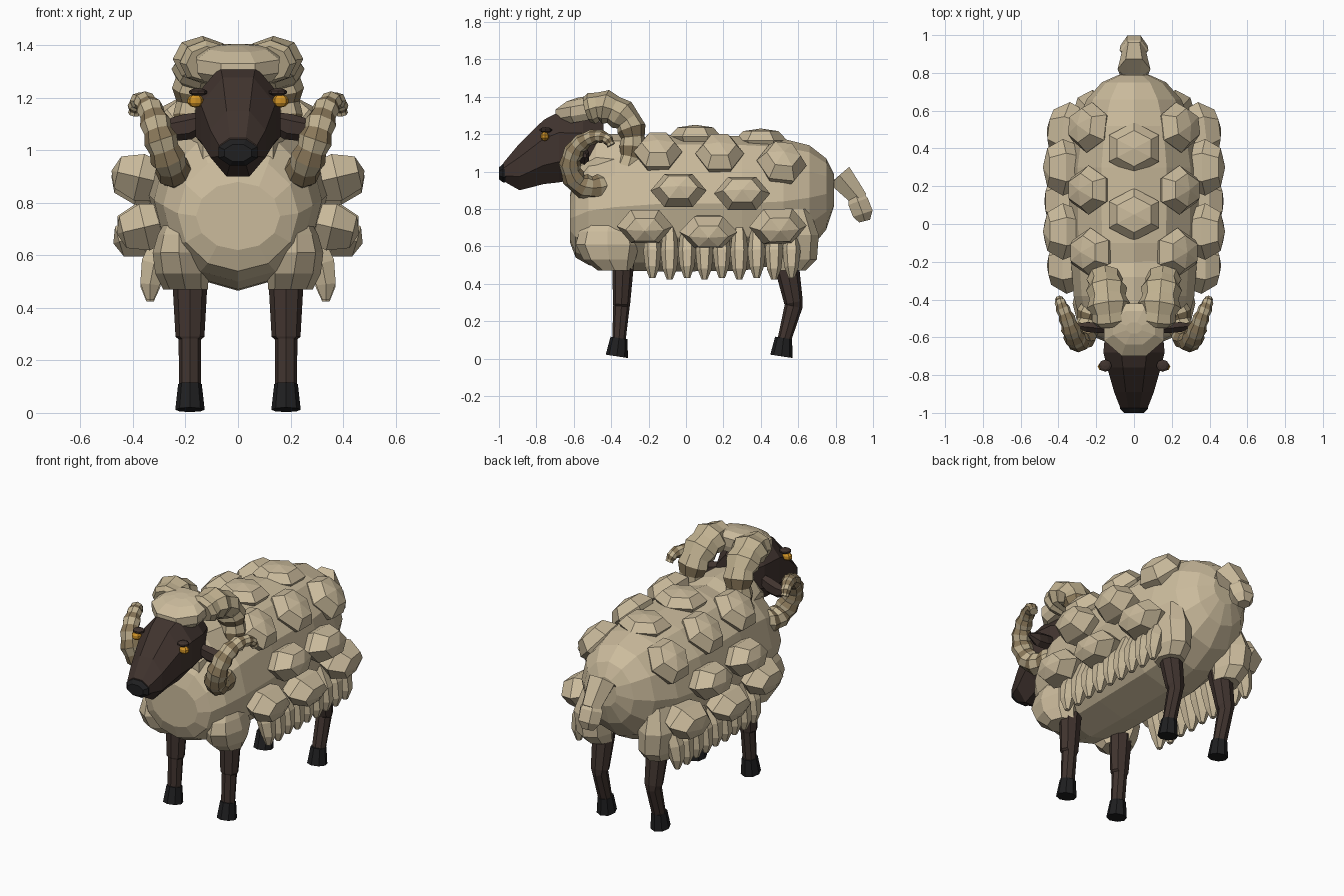
import bpy, bmesh, math
from mathutils import Vector


def material(name, rgb):
    m = bpy.data.materials.new(name)
    m.diffuse_color = (*rgb, 1)
    return m


WOOL = material("cream wool", (0.60, 0.50, 0.335))
HORN = material("horn tan", (0.53, 0.44, 0.28))
BAND = material("horn brown", (0.25, 0.185, 0.10))
SKIN = material("dark brown skin", (0.052, 0.034, 0.028))
BLACK = material("hoof black", (0.014, 0.014, 0.015))
AMBER = material("amber eye", (0.65, 0.30, 0.02))


def finish(name, bm, *mats):
    bmesh.ops.recalc_face_normals(bm, faces=bm.faces)
    mesh = bpy.data.meshes.new(name)
    bm.to_mesh(mesh)
    bm.free()
    for m in mats:
        mesh.materials.append(m)
    ob = bpy.data.objects.new(name, mesh)
    bpy.context.collection.objects.link(ob)
    return ob


def tube(name, pts, n, mats, axis=None, ref=(1, 0, 0), band=None, flat=False):
    """Loft through (x, y, z, half_width, half_depth) stations; flat puts sides, not corners, on the axes."""
    bm = bmesh.new()
    rings = []
    grow = 1 / math.cos(math.pi / n) if flat else 1
    for i, p in enumerate(pts):
        a, b = pts[max(i - 1, 0)], pts[min(i + 1, len(pts) - 1)]
        t = Vector(axis).normalized() if axis else (Vector(b[:3]) - Vector(a[:3])).normalized()
        side = Vector(ref)
        side = (side - t * side.dot(t)).normalized()
        up = side.cross(t)
        ring = []
        for k in range(n):
            w = 2 * math.pi * (k + 0.5 * flat) / n
            ring.append(bm.verts.new(Vector(p[:3]) + side * (p[3] * grow * math.sin(w))
                                     + up * (p[4] * grow * math.cos(w))))
        rings.append(ring)
    for i in range(len(rings) - 1):
        for k in range(n):
            j = (k + 1) % n
            f = bm.faces.new((rings[i][k], rings[i][j], rings[i + 1][j], rings[i + 1][k]))
            f.material_index = band(i, k) if band else 0
    bm.faces.new(rings[0])
    bm.faces.new(rings[-1])
    return finish(name, bm, *mats)


def tuft(name, base, normal, ra, rb, h):
    """Six-sided wool clump, ra along the body, rb across it."""
    n = Vector(normal).normalized()
    u = Vector((0, 1, 0))
    u = (u - n * u.dot(n)).normalized()
    v = n.cross(u)
    bm = bmesh.new()
    rings = []
    for s, d in ((0.75, -0.7), (1, 0.1), (0.68, 0.8)):
        rings.append([bm.verts.new(Vector(base) + n * (h * d) + u * (ra * s * math.cos(k * math.pi / 3))
                                   + v * (rb * 1.1 * s * math.sin(k * math.pi / 3))) for k in range(6)])
    tip = bm.verts.new(Vector(base) + n * h)
    for k in range(6):
        j = (k + 1) % 6
        for a, b in zip(rings, rings[1:]):
            bm.faces.new((a[k], a[j], b[j], b[k]))
        bm.faces.new((rings[2][k], rings[2][j], tip))
    bm.faces.new(rings[0])
    return finish(name, bm, WOOL)


def blob(name, loc, size, mat, seg=8, rings=5):
    bm = bmesh.new()
    bmesh.ops.create_uvsphere(bm, u_segments=seg, v_segments=rings, radius=1)
    for v in bm.verts:
        v.co = Vector(loc) + Vector((v.co.x * size[0], v.co.y * size[1], v.co.z * size[2]))
    return finish(name, bm, mat)


def smooth_path(pts, steps):
    """Catmull-Rom resampling of stations."""
    q = [Vector(p) for p in pts]
    out = []
    for i in range(len(q) - 1):
        a, b, c, d = q[max(i - 1, 0)], q[i], q[i + 1], q[min(i + 2, len(q) - 1)]
        for s in range(steps):
            t = s / steps
            out.append(0.5 * (2 * b + (c - a) * t + (2 * a - 5 * b + 4 * c - d) * t * t
                              + (3 * b - a - 3 * c + d) * t ** 3))
    return out + [q[-1]]


Y = (0, 1, 0)

# Woolly body and neck
tube("body", [(0, -0.62, 0.75, 0.16, 0.13), (0, -0.59, 0.76, 0.23, 0.22), (0, -0.52, 0.79, 0.285, 0.29),
              (0, -0.38, 0.81, 0.32, 0.34), (0, -0.10, 0.83, 0.34, 0.365), (0, 0.30, 0.83, 0.345, 0.36),
              (0, 0.52, 0.84, 0.31, 0.335), (0, 0.66, 0.86, 0.25, 0.28), (0, 0.75, 0.88, 0.17, 0.19),
              (0, 0.79, 0.90, 0.08, 0.09)], 12, [WOOL], axis=Y)
tube("neck", [(0, -0.57, 0.99, 0.14, 0.12), (0, -0.48, 1.02, 0.18, 0.18), (0, -0.28, 0.99, 0.23, 0.21),
              (0, -0.10, 0.95, 0.25, 0.20)], 10, [WOOL], axis=Y)

# Head, muzzle and forehead wool
tube("head", [(0, -0.975, 0.998, 0.072, 0.05), (0, -0.89, 1.025, 0.105, 0.125), (0, -0.76, 1.105, 0.142, 0.172),
              (0, -0.68, 1.13, 0.162, 0.188), (0, -0.55, 1.135, 0.15, 0.17), (0, -0.44, 1.14, 0.10, 0.12)],
     8, [SKIN], axis=Y, flat=True)
tube("nose", [(0, -1.0, 0.99, 0.052, 0.032), (0, -0.978, 0.992, 0.074, 0.05),
              (0, -0.93, 0.995, 0.076, 0.05)], 8, [BLACK], axis=Y, flat=True)
tube("forehead_wool", [(0, -0.55, 1.27, 0.13, 0.12), (0, -0.56, 1.305, 0.155, 0.14), (0, -0.56, 1.355, 0.158, 0.14),
                       (0, -0.55, 1.39, 0.11, 0.09), (0, -0.55, 1.40, 0.04, 0.03)],
     8, [WOOL], axis=(0, -0.17, 0.98), flat=True)

# Tail
tube("tail_stem", [(0, 0.74, 0.90, 0.05, 0.05), (0, 0.82, 0.98, 0.075, 0.07), (0, 0.93, 0.85, 0.052, 0.045)],
     6, [WOOL], axis=(0, 0.65, -0.76), flat=True)
tube("tail_tip", [(0, 0.905, 0.885, 0.045, 0.035), (0, 0.92, 0.84, 0.066, 0.055), (0, 0.945, 0.775, 0.062, 0.055),
                  (0, 0.955, 0.735, 0.035, 0.03)], 6, [WOOL], flat=True)

# Wool clumps along the spine
for y, z in ((0.05, 1.18), (0.40, 1.16)):
    tuft("spine_tuft", (0, y, z), (0, 0, 1), 0.14, 0.14, 0.07)

# Wool clumps on the flanks: x, y, z, length, height, thickness
FLANK = [(0.225, -0.15, 1.10, 0.13, 0.13, 0.09), (0.235, 0.18, 1.09, 0.13, 0.13, 0.09),
         (0.23, 0.51, 1.04, 0.135, 0.13, 0.10),
         (0.365, -0.04, 0.895, 0.15, 0.095, 0.12), (0.365, 0.30, 0.88, 0.15, 0.095, 0.12),
         (0.345, -0.22, 0.71, 0.15, 0.095, 0.12), (0.36, 0.12, 0.68, 0.155, 0.09, 0.12),
         (0.345, 0.49, 0.71, 0.155, 0.10, 0.12)]

# Horn stations: base on the crown, back and down, then forward, up and out
CURL = [(0.12, -0.53, 1.33, 0.085, 0.075), (0.135, -0.43, 1.345, 0.105, 0.085), (0.15, -0.31, 1.27, 0.095, 0.075),
        (0.165, -0.285, 1.13, 0.075, 0.065), (0.185, -0.34, 0.97, 0.06, 0.06), (0.23, -0.47, 0.913, 0.066, 0.066),
        (0.255, -0.58, 0.94, 0.064, 0.06), (0.295, -0.62, 1.04, 0.06, 0.055), (0.325, -0.58, 1.135, 0.052, 0.048),
        (0.355, -0.50, 1.185, 0.041, 0.038), (0.385, -0.43, 1.18, 0.032, 0.03), (0.395, -0.40, 1.14, 0.022, 0.022)]

for s, tag in ((1, "right"), (-1, "left")):
    for x, y, z, ra, rb, h in FLANK:
        tuft(tag + "_flank_tuft", (s * x, y, z), (s * x, 0.3 * max(y - 0.35, 0), (z - 0.80) * 0.9), ra, rb, h)

    # Hanging fringe under the flanks
    for k in range(9):
        y, d = -0.18 + k * 0.093, 0.012 * (k % 2)
        tube(tag + "_fringe_lock", [(s * 0.28, y, 0.69, 0.04, 0.035), (s * 0.32, y, 0.57, 0.055, 0.048),
                                    (s * 0.335, y, 0.49 - d, 0.043, 0.038), (s * 0.335, y, 0.43 - d / 2, 0.016, 0.016)],
             6, [WOOL])

    # Shoulder and thigh wool over the upper legs
    tube(tag + "_shoulder", [(s * 0.20, -0.38, 0.47, 0.085, 0.09), (s * 0.213, -0.41, 0.53, 0.102, 0.14),
                             (s * 0.225, -0.42, 0.61, 0.10, 0.17), (s * 0.225, -0.42, 0.68, 0.08, 0.15),
                             (s * 0.22, -0.40, 0.77, 0.035, 0.10)],
         8, [WOOL], axis=(0, 0, 1), flat=False)
    tube(tag + "_thigh", [(s * 0.20, 0.55, 0.47, 0.08, 0.09), (s * 0.21, 0.57, 0.53, 0.10, 0.13),
                          (s * 0.22, 0.57, 0.66, 0.11, 0.14), (s * 0.21, 0.55, 0.80, 0.07, 0.11)],
         8, [WOOL], axis=(0, 0, 1))

    # Legs and hooves
    lx = s * 0.183
    tube(tag + "_front_leg", [(lx, -0.335, 0.52, 0.068, 0.058), (lx, -0.345, 0.29, 0.055, 0.046),
                              (lx, -0.345, 0.28, 0.043, 0.044), (lx, -0.36, 0.08, 0.042, 0.035)], 8, [SKIN])
    tube(tag + "_hind_leg", [(lx, 0.53, 0.54, 0.068, 0.07), (lx, 0.575, 0.30, 0.055, 0.05),
                             (lx, 0.575, 0.28, 0.043, 0.048), (lx, 0.52, 0.08, 0.042, 0.035)], 8, [SKIN])
    for name, y in (("front_hoof", -0.37), ("hind_hoof", 0.51)):
        tube(tag + "_" + name, [(lx, y, 0.012, 0.056, 0.06), (lx, y + 0.012, 0.11, 0.045, 0.046)],
             8, [BLACK], axis=(0, 0.15, 0.99))

    # Drooping ear, eye and brow
    tube(tag + "_ear", [(s * 0.11, -0.56, 1.12, 0.02, 0.03), (s * 0.19, -0.55, 1.09, 0.03, 0.05),
                        (s * 0.25, -0.545, 1.08, 0.03, 0.045), (s * 0.31, -0.54, 1.085, 0.01, 0.012)],
         6, [SKIN], ref=Y)
    blob(tag + "_eye", (s * 0.162, -0.755, 1.188), (0.032, 0.024, 0.025), AMBER)
    blob(tag + "_brow", (s * 0.152, -0.75, 1.222), (0.036, 0.034, 0.015), SKIN)

    # Ridged curling horn with brown bands
    path = [(s * p[0], p[1], p[2], *(r * (1.09 if i % 2 else 0.92) for r in p[3:]))
            for i, p in enumerate(smooth_path(CURL, 3))]
    tube(tag + "_horn", path, 8, [HORN, BAND], band=lambda i, k: int(i > 5 and i % 2 == 1))
